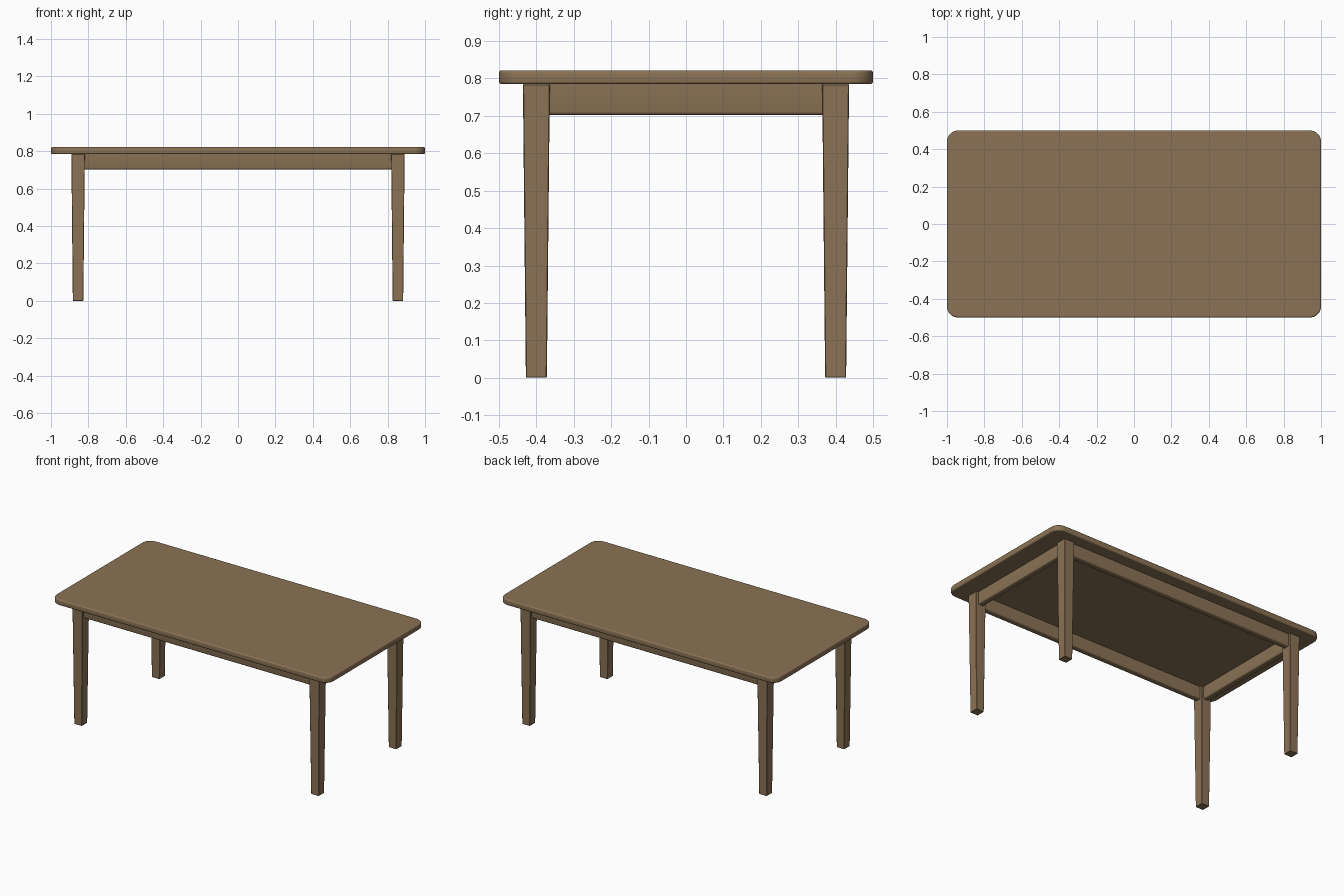
import bpy, bmesh
from mathutils import Vector

if "Cube" in bpy.data.objects:
    bpy.data.objects.remove(bpy.data.objects["Cube"])

wood = bpy.data.materials.new("warm brown wood")
wood.diffuse_color = (0.258, 0.171, 0.091, 1)
wood.use_nodes = True
wood.node_tree.nodes["Principled BSDF"].inputs["Base Color"].default_value = wood.diffuse_color

TOP_Z, UNDER_Z, APRON_Z = 0.822, 0.785, 0.703
LEG_X, LEG_Y = 0.855, 0.40


def box(lo, hi):
    """New bmesh box spanning two corners."""
    bm = bmesh.new()
    bmesh.ops.create_cube(bm, size=1)
    lo, hi = Vector(lo), Vector(hi)
    for v in bm.verts:
        v.co = Vector([lo[i] + (v.co[i] + 0.5) * (hi[i] - lo[i]) for i in range(3)])
    return bm


def bevel(bm, edges, width, segments):
    bmesh.ops.bevel(bm, geom=edges, offset=width, segments=segments,
                    profile=0.5, affect='EDGES', clamp_overlap=True)


def finish(bm, name, smooth):
    """Turn a bmesh into an object; smooth(face) decides the shading."""
    bm.normal_update()
    for f in bm.faces:
        f.smooth = smooth(f)
    mesh = bpy.data.meshes.new(name)
    bm.to_mesh(mesh)
    bm.free()
    mesh.materials.append(wood)
    ob = bpy.data.objects.new(name, mesh)
    bpy.context.collection.objects.link(ob)


# Tabletop: rounded corners, then a softened rim
bm = box((-1, -0.5, UNDER_Z), (1, 0.5, TOP_Z))
bevel(bm, [e for e in bm.edges if abs(e.verts[0].co.z - e.verts[1].co.z) > 0.01], 0.06, 8)
bm.normal_update()
rim = [e for e in bm.edges if any(abs(f.normal.z) > 0.9 for f in e.link_faces)]
bevel(bm, rim, 0.007, 3)
finish(bm, "tabletop", lambda f: abs(f.normal.z) < 0.99)

# Four tapered legs
for sx, xname in ((-1, "left"), (1, "right")):
    for sy, yname in ((-1, "front"), (1, "back")):
        bm = box((-0.036, -0.036, 0), (0.036, 0.036, UNDER_Z))
        for v in bm.verts:
            taper = 0.78 if v.co.z < 0.1 else 1
            v.co = Vector((v.co.x * taper + sx * LEG_X, v.co.y * taper + sy * LEG_Y, v.co.z))
        bevel(bm, bm.edges[:], 0.002, 1)
        finish(bm, f"{yname}_{xname}_leg", lambda f: False)

# Aprons running between the legs, with softened lower edges
T = 0.02
for s, xname, yname in ((-1, "left", "front"), (1, "right", "back")):
    spans = ((f"{yname}_apron", (-LEG_X, s * LEG_Y - T), (LEG_X, s * LEG_Y + T)),
             (f"{xname}_apron", (s * LEG_X - T, -LEG_Y), (s * LEG_X + T, LEG_Y)))
    for name, lo, hi in spans:
        bm = box((*lo, APRON_Z), (*hi, UNDER_Z))
        long_axis = 0 if hi[0] - lo[0] > hi[1] - lo[1] else 1
        low = [e for e in bm.edges
               if all(v.co.z < APRON_Z + 0.01 for v in e.verts)
               and abs(e.verts[0].co[long_axis] - e.verts[1].co[long_axis]) > 0.1]
        bevel(bm, low, 0.008, 3)
        finish(bm, name, lambda f: abs(f.normal[long_axis]) < 0.9 and f.normal.z < 0.9)
